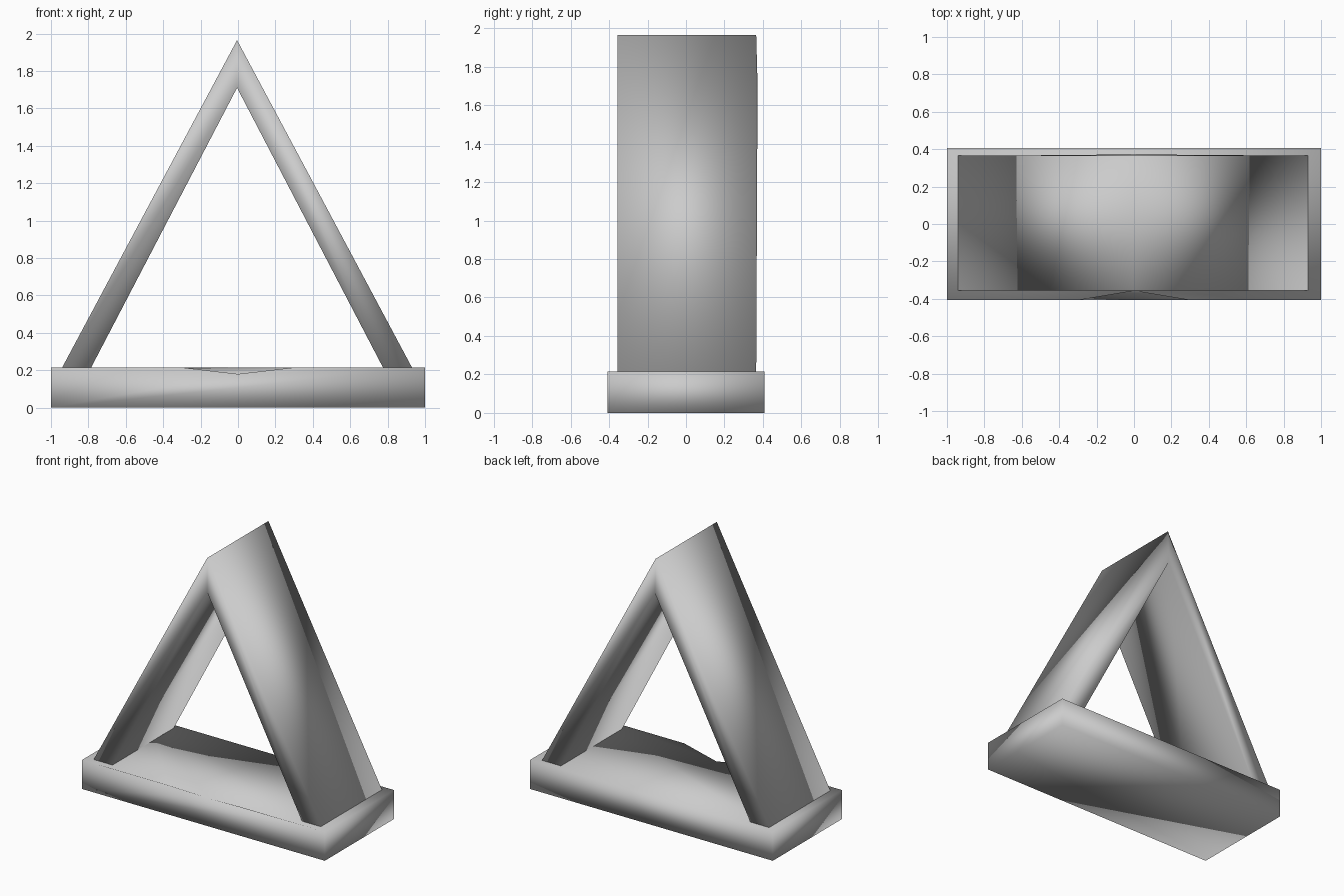
import bpy
import bmesh

if "Cube" in bpy.data.objects:
    bpy.data.objects.remove(bpy.data.objects["Cube"])

# Single plain grey
grey = bpy.data.materials.new("plain_grey")
grey.use_nodes = True
colour = (0.6, 0.6, 0.6, 1)
grey.diffuse_color = colour
grey.node_tree.nodes["Principled BSDF"].inputs["Base Color"].default_value = colour

BASE_TOP = 0.215


def finish(bm, name):
    """Turn a bmesh into a fully smooth grey object."""
    bmesh.ops.recalc_face_normals(bm, faces=bm.faces[:])
    for f in bm.faces:
        f.smooth = True
    mesh = bpy.data.meshes.new(name)
    bm.to_mesh(mesh)
    bm.free()
    mesh.materials.append(grey)
    obj = bpy.data.objects.new(name, mesh)
    bpy.context.collection.objects.link(obj)
    return obj


# Base block with a shallow dent in the middle of its top front edge
bm = bmesh.new()
bmesh.ops.create_cube(bm, size=1)
for v in bm.verts:
    v.co.x *= 2
    v.co.y *= 0.815
    v.co.z = (v.co.z + 0.5) * BASE_TOP
edge = [e for e in bm.edges if all(v.co.y < 0 and v.co.z > 0.1 for v in e.verts)]
bmesh.ops.subdivide_edges(bm, edges=edge, cuts=3)
for v in bm.verts:
    if abs(v.co.x) < 0.1:
        v.co.y += 0.05
        v.co.z -= 0.035
    elif abs(v.co.x) < 0.9:
        v.co.x *= 0.6
finish(bm, "base")

# Triangular frame: outer and inner outlines joined front and back
outer = [(-0.94, BASE_TOP), (-0.005, 1.965), (0.93, BASE_TOP)]
inner = [(-0.785, BASE_TOP), (-0.005, 1.71), (0.775, BASE_TOP)]
bm = bmesh.new()


def row(points, y):
    return [bm.verts.new((x, y, z)) for x, z in points]


fo, fi = row(outer, -0.355), row(inner, -0.355)
bo, bi = row(outer, 0.365), row(inner, 0.365)
bi[1].co.y += 0.007  # slight bulge at the back of the inner peak
for a, b in ((fo, fi), (fi, bi), (bi, bo), (bo, fo)):
    for i in range(2):
        bm.faces.new((a[i], a[i + 1], b[i + 1], b[i]))
# Feet resting on the base
for i in (0, 2):
    bm.faces.new((fo[i], fi[i], bi[i], bo[i]))
finish(bm, "triangle_frame")
